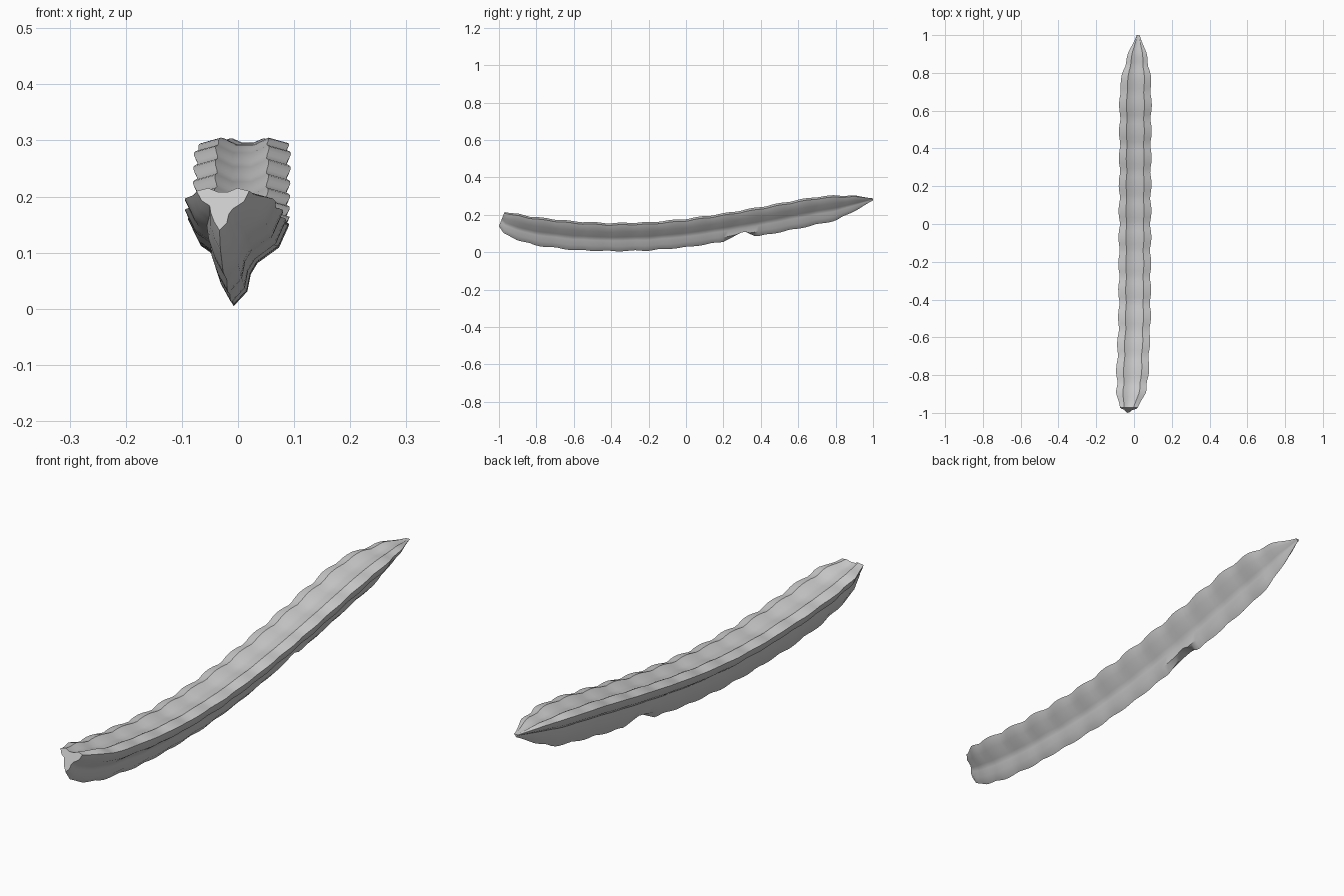
import bpy
import math

cube = bpy.data.objects.get("Cube")
if cube:
    bpy.data.objects.remove(cube, do_unlink=True)

# Profiles along the length: (y, value)
TOP = [(-1, .215), (-.9, .203), (-.8, .187), (-.6, .165), (-.4, .155), (-.2, .16), (0, .178),
       (.2, .207), (.4, .242), (.6, .28), (.7, .296), (.8, .304), (.9, .302), (1, .288)]
BOTTOM = [(-1, .14), (-.98, .105), (-.9, .065), (-.8, .036), (-.6, .012), (-.4, .006), (-.2, .01),
          (0, .027), (.2, .056), (.4, .088), (.6, .127), (.8, .17), (.9, .22), (1, .277)]
WIDTH = [(-1, .047), (-.9, .077), (-.8, .084), (.7, .083), (.8, .073), (.9, .048), (1, .008)]
CENTRE = [(-1, -.027), (-.85, -.01), (-.5, .003), (.7, .008), (1, .022)]
NOTCH = [(.18, 0), (.2, .055), (.31, .113), (.37, .085), (.38, 0)]

# Three-ridged cross-section: (sideways, upward), both as fractions
SECTION = [(-.13, 0), (.15, .17), (.22, .37), (.36, .5), (.8, .68), (1, .93), (.55, 1), (.2, .91),
           (-.2, .91), (-.55, 1), (-1, .93), (-.8, .7), (-.5, .58), (-.46, .42), (-.33, .2)]


def sample(table, y):
    if y <= table[0][0]:
        return table[0][1]
    for (a, va), (b, vb) in zip(table, table[1:]):
        if y <= b:
            return va + (vb - va) * (y - a) / (b - a)
    return table[-1][1]


# Rings along the curved pod, swelling between regular pinches
RINGS = 86
verts, faces = [], []
n = len(SECTION)
for i in range(RINGS):
    y = -1 + 2 * i / (RINGS - 1)
    fade = min(1, (1 - abs(y)) / .1)
    swell = (abs(math.sin(math.pi * (y - .7) / .14)) - .6) * fade
    top = sample(TOP, y) + .006 * swell
    low = sample(BOTTOM, y) - .006 * swell
    half = sample(WIDTH, y) + .009 * swell
    lean = .03 * max(0, 1 - (y + 1) / .15)
    for u, v in SECTION:
        z = max(low + v * (top - low), sample(NOTCH, y))
        verts.append((sample(CENTRE, y) + u * half, y + lean * v, z))
for i in range(RINGS - 1):
    for j in range(n):
        k = (j + 1) % n
        faces.append((i * n + j, i * n + k, (i + 1) * n + k, (i + 1) * n + j))

# Cut front end and pointed back end
faces.append(tuple(reversed(range(n))))
faces.append(tuple(range((RINGS - 1) * n, RINGS * n)))

mesh = bpy.data.meshes.new("ridged_pod")
mesh.from_pydata(verts, [], faces)
pod = bpy.data.objects.new("ridged_pod", mesh)
bpy.context.collection.objects.link(pod)

# Plain grey surface
grey = bpy.data.materials.new("light_grey")
grey.use_nodes = True
colour = (.6, .6, .6, 1)
grey.diffuse_color = colour
grey.node_tree.nodes["Principled BSDF"].inputs["Base Color"].default_value = colour
mesh.materials.append(grey)

bpy.context.view_layer.objects.active = pod
pod.select_set(True)
bpy.ops.object.shade_smooth_by_angle(angle=math.radians(35))
